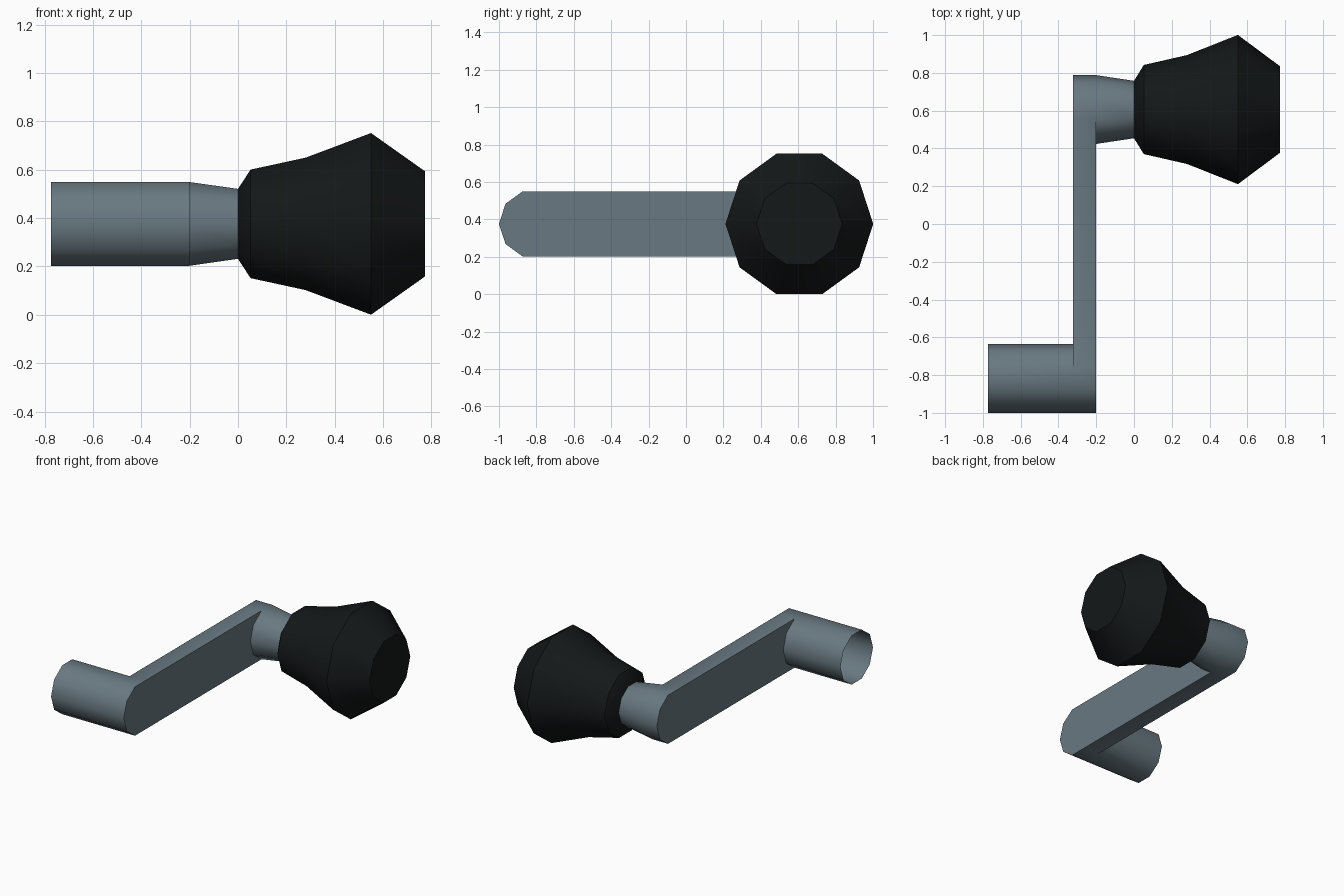
import bpy, bmesh, math

if "Cube" in bpy.data.objects:
    bpy.data.objects.remove(bpy.data.objects["Cube"])

N = 10                                  # sides of every round part
TUBE, KNOB = (-0.817, 0.376), (0.606, 0.376)   # axis centres (y, z)


def material(name, rgb):
    m = bpy.data.materials.new(name)
    m.diffuse_color = (*rgb, 1)
    m.use_nodes = True
    m.node_tree.nodes["Principled BSDF"].inputs["Base Color"].default_value = m.diffuse_color
    return m


def ring(bm, centre, x, r):
    return [bm.verts.new((x, centre[0] + r * math.cos(2 * math.pi * i / N),
                          centre[1] + r * math.sin(2 * math.pi * i / N)))
            for i in range(N)]


def bridge(bm, a, b, sides=range(N)):
    for i in sides:
        j = (i + 1) % N
        bm.faces.new((a[i], b[i], b[j], a[j]))


def finish(bm, name, mat):
    bmesh.ops.recalc_face_normals(bm, faces=bm.faces)
    me = bpy.data.meshes.new(name)
    bm.to_mesh(me)
    bm.free()
    ob = bpy.data.objects.new(name, me)
    bpy.context.collection.objects.link(ob)
    me.materials.append(mat)
    bpy.ops.object.select_all(action='DESELECT')
    ob.select_set(True)
    bpy.context.view_layer.objects.active = ob
    bpy.ops.object.shade_smooth_by_angle(angle=math.radians(40))


steel = material("steel", (0.14, 0.19, 0.22))
black = material("black_plastic", (0.007, 0.009, 0.0095))

# Crank arm: open socket tube, flat arm and tapered neck in one mesh
bm = bmesh.new()
t0, t1, t2 = [ring(bm, TUBE, x, 0.183) for x in (-0.773, -0.322, -0.2)]
n0, n1, n2 = [ring(bm, KNOB, x, r) for x, r in
              ((-0.322, 0.182), (-0.2, 0.182), (0.0, 0.152))]
bridge(bm, t0, t1)
bridge(bm, t1, t2, range(2, 8))
bridge(bm, n0, n1, (7, 8, 9, 0, 1, 2))
bridge(bm, n1, n2)
bm.faces.new(t2)
bm.faces.new(n0)
# flat arm between the two round ends
tube_side, neck_side = (8, 9, 0, 1, 2), (7, 6, 5, 4, 3)
for t, n in ((t1, n0), (t2, n1)):
    for k in range(4):
        a, b = tube_side[k:k + 2]
        c, d = neck_side[k:k + 2]
        bm.faces.new((t[a], t[b], n[d], n[c]))
for a, c in ((2, 3), (8, 7)):
    bm.faces.new((t1[a], t2[a], n1[c], n0[c]))
finish(bm, "crank_arm", steel)

# Knob: ten-sided lathe profile
bm = bmesh.new()
profile = ((0.0, 0.152), (0.052, 0.236), (0.28, 0.288), (0.55, 0.395), (0.773, 0.229))
rings = [ring(bm, KNOB, x, r) for x, r in profile]
for a, b in zip(rings, rings[1:]):
    bridge(bm, a, b)
bm.faces.new(rings[0])
bm.faces.new(rings[-1])
finish(bm, "knob", black)
